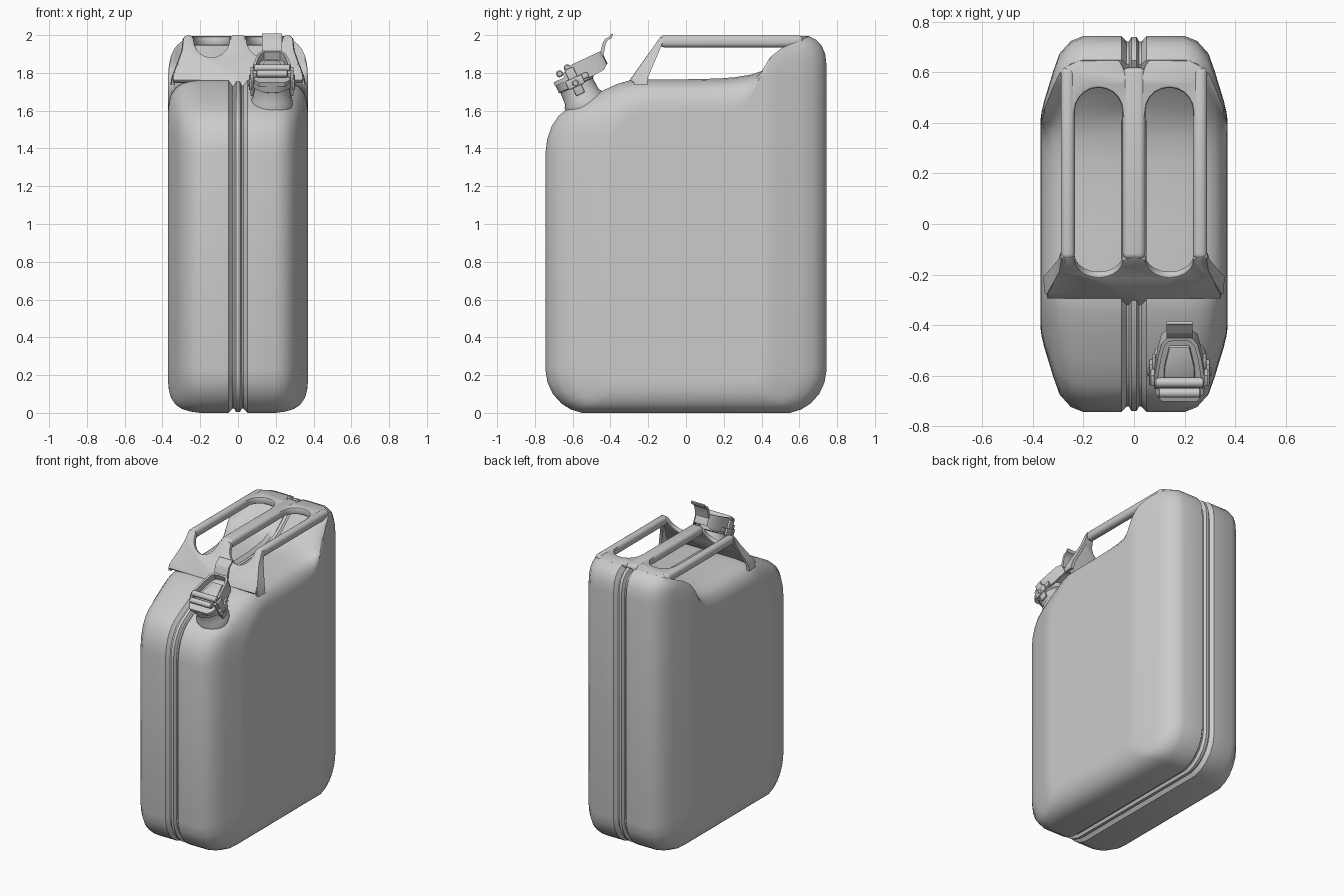
import bpy, bmesh
from math import sin, cos, pi, radians
from mathutils import Matrix, Vector

if "Cube" in bpy.data.objects:
    bpy.data.objects.remove(bpy.data.objects["Cube"])


def finish(bm, name, mat=None, bevel=0, segs=2, angle=38):
    bmesh.ops.recalc_face_normals(bm, faces=bm.faces)
    me = bpy.data.meshes.new(name)
    if mat:
        bm.transform(mat)
    bm.to_mesh(me)
    bm.free()
    ob = bpy.data.objects.new(name, me)
    bpy.context.collection.objects.link(ob)
    bpy.ops.object.select_all(action='DESELECT')
    ob.select_set(True)
    bpy.context.view_layer.objects.active = ob
    if bevel:
        m = ob.modifiers.new("bevel", 'BEVEL')
        m.width, m.segments, m.limit_method, m.angle_limit = bevel, segs, 'ANGLE', radians(40)
        bpy.ops.object.modifier_apply(modifier=m.name)
    bpy.ops.object.shade_smooth_by_angle(angle=radians(angle))
    return ob


def prism(name, pts, offset, **kw):
    bm = bmesh.new()
    f = bm.faces.new([bm.verts.new(p) for p in pts])
    r = bmesh.ops.extrude_face_region(bm, geom=[f])
    vs = [v for v in r['geom'] if isinstance(v, bmesh.types.BMVert)]
    bmesh.ops.translate(bm, verts=vs, vec=offset)
    bm.faces.ensure_lookup_table()
    if f.is_valid and not any(len(e.link_faces) == 1 for e in bm.edges):
        pass
    else:
        bmesh.ops.holes_fill(bm, edges=[e for e in bm.edges if e.is_boundary], sides=0)
    return finish(bm, name, **kw)


def box(name, c, s, mat=None, **kw):
    bm = bmesh.new()
    bmesh.ops.create_cube(bm, size=1, matrix=Matrix.Translation(c) @ Matrix.Diagonal((*s, 1)))
    return finish(bm, name, mat, **kw)


def lathe(name, prof, mat, n=24):
    bm = bmesh.new()
    rings = [[bm.verts.new((r * cos(2 * pi * i / n), r * sin(2 * pi * i / n), z)) for i in range(n)]
             for r, z in prof]
    for a, b in zip(rings, rings[1:]):
        for i in range(n):
            bm.faces.new((a[i], a[(i + 1) % n], b[(i + 1) % n], b[i]))
    bm.faces.new(rings[0])
    bm.faces.new(rings[-1])
    return finish(bm, name, mat)


def mirrored(half):
    # half outline from the centre line outward and back; adds the other side
    return half + [(-x, y) for x, y in reversed(half) if abs(x) > 1e-5]


def arc(cx, cy, rx, ry, a0, a1, n=10):
    return [(cx + rx * cos(radians(a0 + (a1 - a0) * i / n)),
             cy + ry * sin(radians(a0 + (a1 - a0) * i / n))) for i in range(n + 1)]


# Can body: side profile lofted across x, with seam and rounded shoulders
profile = [(-.55, 0), (-.61, .018), (-.66, .05), (-.705, .10), (-.733, .16), (-.745, .23),
           (-.745, 1.37), (-.735, 1.45), (-.71, 1.52), (-.675, 1.572), (-.635, 1.606), (-.54, 1.66),
           (-.455, 1.70), (-.36, 1.743), (-.29, 1.762), (-.2, 1.766), (0, 1.766), (.17, 1.77),
           (.26, 1.777), (.34, 1.79), (.40, 1.81), (.46, 1.845), (.52, 1.893), (.57, 1.938), (.61, 1.974),
           (.65, 1.995), (.69, 1.975), (.718, 1.945), (.737, 1.90), (.745, 1.83), (.745, .23),
           (.733, .16), (.705, .10), (.66, .05), (.61, .018), (.55, 0)]
half = [(.01, .004, .004), (.02, .022, .022), (.03, .022, .022), (.05, 0, 0), (.20, 0, 0),
        (.25, .02, .007), (.295, .07, .02), (.32, .14, .036), (.335, .19, .05), (.355, .255, .08),
        (.366, .30, .12), (.37, .33, .16), (.37, .35, .18)]
levels = [(-x, a, b) for x, a, b in reversed(half)] + half
bm = bmesh.new()
rings = []
for x, iy, iz in levels:
    ring = []
    for y, z in profile:
        yy = y - iy * (y / .745) * abs(y / .745)
        zz = z + iz * (1 - z) * (1.3 if z > 1 else 1)
        ring.append(bm.verts.new((x, yy, zz)))
    rings.append(ring)
n = len(profile)
for a, b in zip(rings, rings[1:]):
    for i in range(n):
        bm.faces.new((a[i], a[(i + 1) % n], b[(i + 1) % n], b[i]))
bm.faces.new(rings[0])
bm.faces.new(rings[-1])
finish(bm, "can_body")

# Three handle bars
for name, x, w in (("handle_left", -.262, .056), ("handle_middle", 0, .09), ("handle_right", .262, .056)):
    box(name, (x, .24, 1.967), (w, .76, .064), bevel=.024, segs=4)

# Rear web joining the bars to the raised back, with rounded slot ends
rear = [(0, .42), (.045, .42)] + arc(.14, .445, .095, .095, 180, 0) + \
       [(.235, .42), (.285, .42), (.285, .56), (.27, .62), (.22, .65), (.06, .66), (.035, .60), (0, .59)]
prism("handle_rear_web", [(x, y, 1.994) for x, y in mirrored(rear)], (0, 0, -.05), bevel=.01)

# Sloping front leg sheet with slot ends and a seam notch
leg = [(0, 0)] + arc(.14, .05, .095, .42, 180, 0) + [(.242, 0), (.288, 0), (.295, .3), (.315, .6),
       (.34, .85), (.345, 1)] + arc(0, 1, .05, .2, 0, 90, 6)
top, low = Vector((0, -.135, 1.992)), Vector((0, -.298, 1.762))
prism("handle_front_leg", [top.lerp(low, t) + Vector((x, 0, 0)) for x, t in mirrored(leg)],
      (0, .025, -.018), bevel=.006)

# Side flanges folded back from the leg
for s, side in ((-1, "left"), (1, "right")):
    bm = bmesh.new()
    sections = [(.288, -.14, -.115, 1.985), (.295, -.186, -.14, 1.92), (.32, -.233, -.17, 1.85),
                (.347, -.28, -.20, 1.78), (.355, -.275, -.205, 1.735)]
    loops = [[bm.verts.new((s * xx, yy, z)) for xx, yy in
              ((x, y0), (x + .004, y1), (x - .018, y1), (x - .02, y0))] for x, y0, y1, z in sections]
    for a, b in zip(loops, loops[1:]):
        for i in range(4):
            bm.faces.new((a[i], a[(i + 1) % 4], b[(i + 1) % 4], b[i]))
    bm.faces.new(loops[0])
    bm.faces.new(loops[-1])
    finish(bm, "leg_flange_" + side)

# Spout, tilted square to the front slope
T = Matrix.Translation((.18, -.545, 1.66)) @ Matrix.Rotation(radians(25), 4, 'X')
lathe("spout_neck", [(.108, -.05), (.108, .0), (.098, .015), (.094, .08), (.102, .085),
                     (.102, .135), (.09, .14)], T)

# Lid plate with raised U-shaped rim
lid = [(0, -.105), (.07, -.105), (.095, -.07), (.097, .02), (.085, .1), (.07, .165), (.05, .19), (0, .195)]
prism("lid_plate", [(x, u, .125) for x, u in mirrored(lid)], (0, 0, .022), mat=T)
outer = [(0, .197), (.05, .192), (.072, .165), (.087, .1), (.1, .02), (.1, -.04)]
inner = [(.085, -.04), (.085, .02), (.073, .1), (.06, .155), (.042, .178), (0, .181)]
lo = [.115, .115, .095, .09, .10, .12]
bm = bmesh.new()
cols = []
path = list(zip(outer, inner[::-1], lo))
path = [((-a[0], a[1]), (-b[0], b[1]), w) for a, b, w in path[:0:-1]] + path
for k, (a, b, w) in enumerate(path):
    hi = .17 if k in (0, len(path) - 1) else .192
    cols.append([bm.verts.new((*a, w)), bm.verts.new((*a, hi)), bm.verts.new((*b, hi)), bm.verts.new((*b, w))])
for a, b in zip(cols, cols[1:]):
    for i in range(4):
        bm.faces.new((a[i], a[(i + 1) % 4], b[(i + 1) % 4], b[i]))
bm.faces.new(cols[0])
bm.faces.new(cols[-1])
finish(bm, "lid_rim", T)

# Raised inner panel of the lid
prism("lid_panel", [(x, u, .14) for x, u in mirrored([(0, -.03), (.062, -.03), (.06, .05), (.04, .14), (0, .14)])],
      (0, 0, .025), mat=T, bevel=.008)

# Thumb lever bent up from the lid end
side = [(.18, .165), (.197, .165), (.232, .215), (.25, .228), (.275, .23), (.29, .245),
        (.283, .252), (.268, .242), (.24, .24), (.222, .228), (.19, .19), (.18, .19)]
prism("lid_lever", [(-.052, u, w) for u, w in side], (.104, 0, 0), mat=T)


def rod(name, u, w, r, h):
    m = T @ Matrix.Translation((0, u, w)) @ Matrix.Rotation(pi / 2, 4, 'Y')
    lathe(name, [(r * .7, -h), (r, -h + .005), (r, h - .005), (r * .7, h)], m, 12)


# Hinge rods and side clamps
rod("lid_front_rod", -.055, .175, .019, .085)
rod("lid_cross_rod", -.005, .185, .02, .098)
rod("clamp_pin", .0, .095, .018, .128)
for s, name in ((-1, "left"), (1, "right")):
    box("clamp_plate_" + name, (s * .106, .0, .105), (.016, .05, .15), T, bevel=.005)
    box("clamp_ear_" + name, (s * .113, .0, .10), (.016, .095, .05), T, bevel=.005)
    box("clamp_hook_" + name, (s * .1, .05, .11), (.014, .06, .03), T, bevel=.004)
